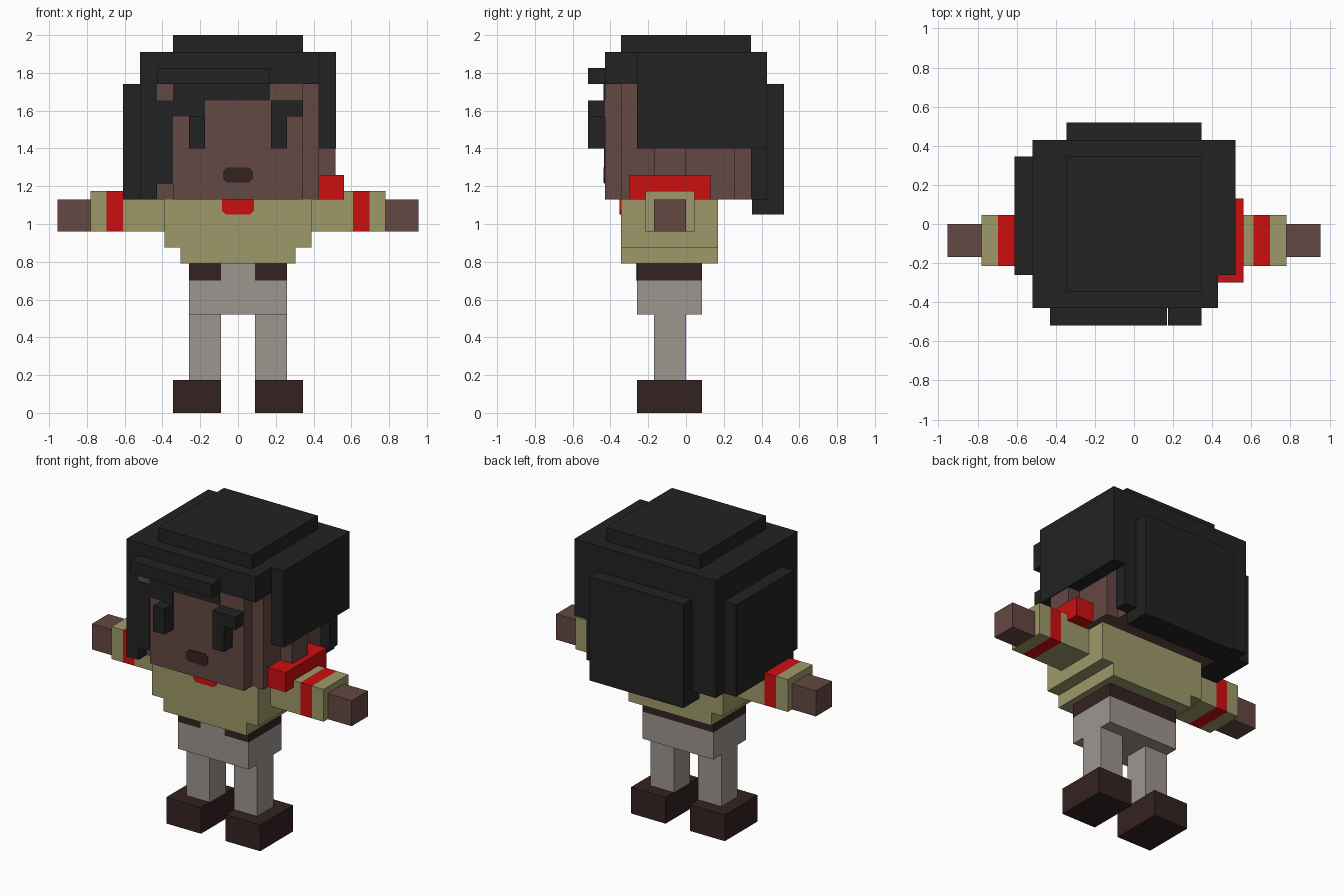
import bpy, bmesh

cube = bpy.data.objects.get("Cube")
if cube:
    bpy.data.objects.remove(cube, do_unlink=True)


def material(name, rgb):
    """Flat colour from display values, stored as linear."""
    lin = [((c / 255 + 0.055) / 1.055) ** 2.4 for c in rgb]
    m = bpy.data.materials.new(name)
    m.use_nodes = True
    m.diffuse_color = (*lin, 1)
    bsdf = m.node_tree.nodes["Principled BSDF"]
    bsdf.inputs["Base Color"].default_value = (*lin, 1)
    bsdf.inputs["Roughness"].default_value = 0.9
    return m


skin = material("brown skin", (100, 72, 66))
hair = material("black hair", (34, 34, 34))
khaki = material("khaki cloth", (158, 154, 106))
red = material("red cloth", (206, 14, 16))
grey = material("warm grey cloth", (158, 150, 143))
leather = material("dark brown", (53, 34, 34))


def finish(name, bm, mat):
    bmesh.ops.recalc_face_normals(bm, faces=bm.faces)
    me = bpy.data.meshes.new(name)
    bm.to_mesh(me)
    bm.free()
    me.materials.append(mat)
    ob = bpy.data.objects.new(name, me)
    bpy.context.collection.objects.link(ob)
    return ob


def box(name, mat, x, y, z):
    bm = bmesh.new()
    bmesh.ops.create_cube(bm, size=1)
    for v in bm.verts:
        for i, (lo, hi) in enumerate((x, y, z)):
            v.co[i] = hi if v.co[i] > 0 else lo
    return finish(name, bm, mat)


def pair(name, mat, x, y, z):
    box("left_" + name, mat, x, y, z)
    box("right_" + name, mat, (-x[1], -x[0]), y, z)


def plate(name, mat, x, z, y, corners, cut=0.02):
    """Thin front plate; corners (bl, br, tr, tl) say which are clipped."""
    (x0, x1), (z0, z1) = x, z
    rim = []
    for clip, cx, cz, sx, sz in zip(corners, (x0, x1, x1, x0), (z0, z0, z1, z1),
                                    (1, -1, -1, 1), (1, 1, -1, -1)):
        if clip:
            two = [(cx, cz + sz * cut), (cx + sx * cut, cz)]
            rim += two if sx == sz else two[::-1]
        else:
            rim.append((cx, cz))
    bm = bmesh.new()
    face = bm.faces.new([bm.verts.new((px, y - 0.006, pz)) for px, pz in rim])
    out = bmesh.ops.extrude_face_region(bm, geom=[face])
    for v in out["geom"]:
        if isinstance(v, bmesh.types.BMVert):
            v.co.y = y + 0.002
    return finish(name, bm, mat)


# Legs, hips and belt
pair("shoe", leather, (0.09, 0.345), (-0.26, 0.085), (0, 0.175))
pair("leg", grey, (0.09, 0.26), (-0.17, 0), (0.175, 0.52))
box("hips", grey, (-0.26, 0.26), (-0.26, 0.085), (0.52, 0.70))
box("belt", leather, (-0.26, 0.26), (-0.26, 0.085), (0.70, 0.79))
plate("belt_gap", grey, (-0.09, 0.09), (0.70, 0.79), -0.26, (0, 0, 0, 0))

# Torso
box("shirt_hem", khaki, (-0.305, 0.305), (-0.345, 0.17), (0.79, 0.875))
box("shirt", khaki, (-0.39, 0.39), (-0.345, 0.17), (0.875, 1.13))
plate("neck_scarf", red, (-0.085, 0.085), (1.05, 1.13), -0.345, (1, 1, 0, 0))

# Arms
sleeve_y, sleeve_z = (-0.215, 0.045), (0.96, 1.175)
pair("upper_sleeve", khaki, (0.39, 0.54), sleeve_y, (0.96, 1.13))
pair("sleeve", khaki, (0.54, 0.61), sleeve_y, sleeve_z)
pair("sleeve_band", red, (0.61, 0.695), sleeve_y, sleeve_z)
pair("cuff", khaki, (0.695, 0.78), sleeve_y, sleeve_z)
pair("hand", skin, (0.78, 0.955), (-0.17, 0), (0.96, 1.13))

# Head with stepped corners
box("face", skin, (-0.345, 0.345), (-0.43, 0.35), (1.13, 1.74))
box("cheeks", skin, (-0.43, 0.43), (-0.345, 0.26), (1.13, 1.74))
box("left_ear", skin, (0.43, 0.515), (-0.17, 0), (1.215, 1.42))
plate("mouth", leather, (-0.08, 0.08), (1.22, 1.30), -0.43, (1, 1, 1, 1))

# Hair shell
box("hair_cap", hair, (-0.345, 0.345), (-0.345, 0.345), (1.91, 2.0))
box("hair_top", hair, (-0.52, 0.43), (-0.43, 0.43), (1.74, 1.91))
box("hair_left_side", hair, (0.43, 0.52), (-0.26, 0.43), (1.40, 1.91))
box("hair_right_side", hair, (-0.52, -0.43), (-0.43, 0.43), (1.13, 1.74))
box("hair_right_panel", hair, (-0.61, -0.52), (-0.26, 0.345), (1.13, 1.74))
box("hair_back", hair, (-0.43, 0.43), (0.345, 0.43), (1.13, 1.74))
box("hair_back_inner", hair, (-0.345, 0.345), (0.35, 0.43), (1.05, 1.13))
box("hair_back_panel", hair, (-0.345, 0.345), (0.43, 0.52), (1.05, 1.74))

# Fringe and locks over the face
box("front_lock", hair, (-0.43, -0.345), (-0.435, -0.345), (1.215, 1.655))
box("front_lock_corner", skin, (-0.43, -0.345), (-0.43, -0.345), (1.655, 1.74))
plate("fringe_upper", hair, (-0.345, 0.17), (1.655, 1.74), -0.43, (0, 0, 0, 0))
plate("fringe_lower", hair, (-0.345, -0.175), (1.57, 1.655), -0.43, (0, 0, 0, 0))
box("fringe_ridge", hair, (-0.43, 0.17), (-0.52, -0.43), (1.74, 1.825))

# Eyes and brow
pair("eye", hair, (0.175, 0.26), (-0.52, -0.43), (1.40, 1.57))
box("left_brow", hair, (0.175, 0.345), (-0.52, -0.43), (1.57, 1.655))

# Shoulder bow wrapped around the ear
box("bow_front", red, (0.43, 0.52), (-0.30, -0.17), (1.13, 1.26))
box("bow_back", red, (0.43, 0.52), (0, 0.13), (1.13, 1.26))
box("bow_side", red, (0.52, 0.56), (-0.30, 0.13), (1.13, 1.26))
